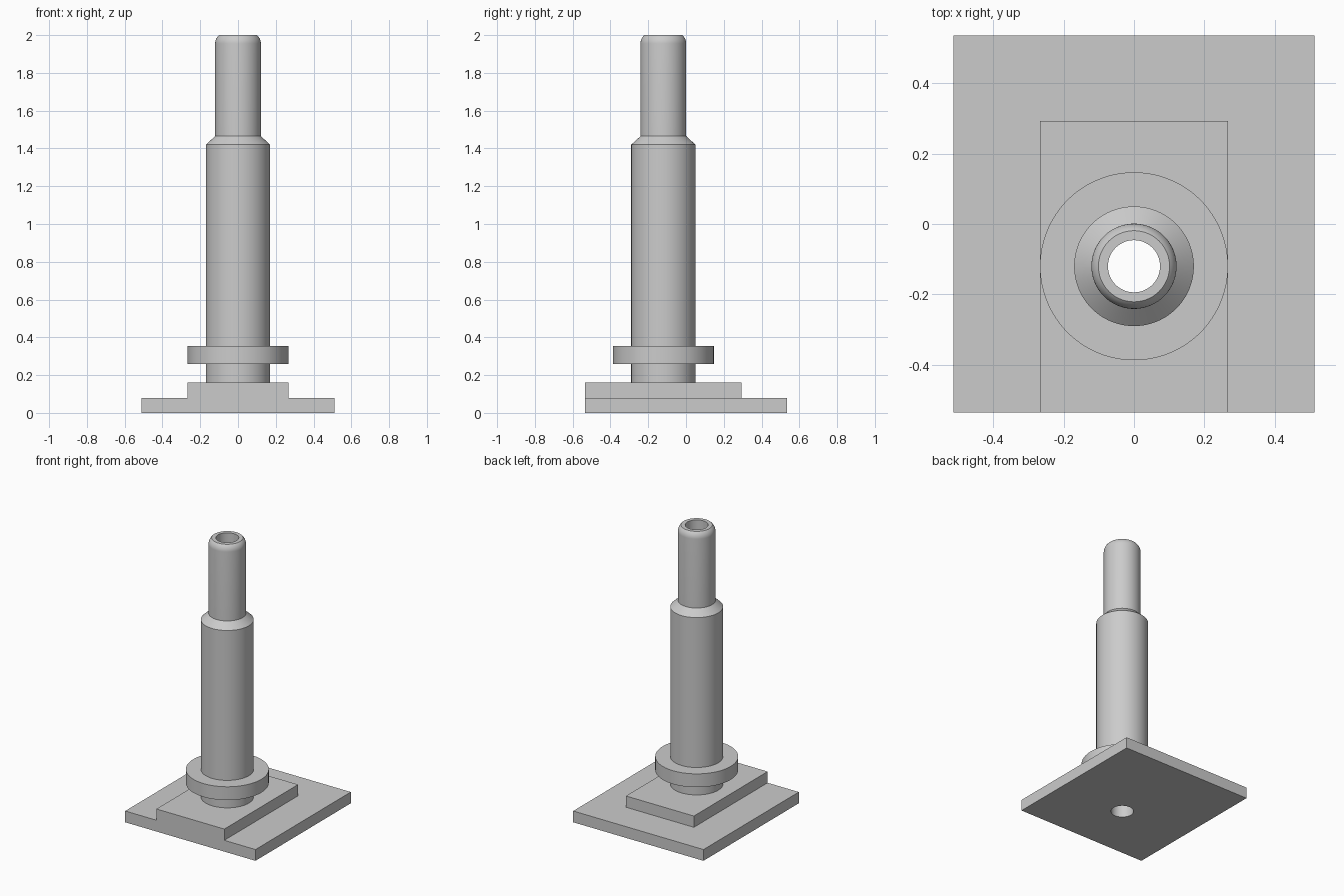
import bpy, bmesh
from math import sin, cos, pi, radians

if "Cube" in bpy.data.objects:
    bpy.data.objects.remove(bpy.data.objects["Cube"])

SEGMENTS = 96
AXIS_Y = -0.12      # the tube stands forward of the plate centre
BORE = 0.074

grey = bpy.data.materials.new("plain grey")
grey.use_nodes = True
grey.diffuse_color = (0.6, 0.6, 0.6, 1)
grey.node_tree.nodes["Principled BSDF"].inputs["Base Color"].default_value = (0.6, 0.6, 0.6, 1)


def finish(name, bm):
    bmesh.ops.recalc_face_normals(bm, faces=bm.faces)
    mesh = bpy.data.meshes.new(name)
    bm.to_mesh(mesh)
    bm.free()
    mesh.materials.append(grey)
    obj = bpy.data.objects.new(name, mesh)
    bpy.context.collection.objects.link(obj)
    return obj


def lathe(name, profile):
    """Turn a closed (radius, height) outline about the tube axis."""
    bm = bmesh.new()
    rings = []
    for i in range(SEGMENTS):
        a = 2 * pi * i / SEGMENTS
        rings.append([bm.verts.new((r * cos(a), AXIS_Y + r * sin(a), z)) for r, z in profile])
    for i, ring in enumerate(rings):
        after = rings[(i + 1) % SEGMENTS]
        for j in range(len(profile)):
            k = (j + 1) % len(profile)
            bm.faces.new((ring[j], after[j], after[k], ring[k]))
    return finish(name, bm)


def box(name, low, high):
    bm = bmesh.new()
    bmesh.ops.create_cube(bm, size=1)
    for v in bm.verts:
        v.co = [low[i] if v.co[i] < 0 else high[i] for i in range(3)]
    return finish(name, bm)


def combine(target, tool, operation):
    mod = target.modifiers.new("cut", 'BOOLEAN')
    mod.operation, mod.solver, mod.object = operation, 'EXACT', tool
    activate(target)
    bpy.ops.object.modifier_apply(modifier=mod.name)
    bpy.data.objects.remove(tool)


def activate(obj):
    bpy.ops.object.select_all(action='DESELECT')
    obj.select_set(True)
    bpy.context.view_layer.objects.active = obj


# Stepped base: wide plate and raised pad, flush at the front
base = box("stepped_base", (-0.512, -0.535, 0), (0.512, 0.535, 0.08))
pad = box("raised_pad", (-0.267, -0.535, 0), (0.267, 0.293, 0.16))
combine(base, pad, 'UNION')

# Bore through the base
bm = bmesh.new()
bmesh.ops.create_cone(bm, cap_ends=True, segments=SEGMENTS, radius1=BORE, radius2=BORE, depth=1)
bmesh.ops.translate(bm, verts=bm.verts, vec=(0, AXIS_Y, 0))
combine(base, finish("bore_cutter", bm), 'DIFFERENCE')

# Hollow stepped tube with collar, chamfered shoulder and rounded tip
tip_radius, tip_sweep = 0.0607, radians(47.9)
tip = []
for i in range(9):
    a = tip_sweep * i / 8
    tip.append((0.121 - tip_radius * (1 - cos(a)), 1.955 + tip_radius * sin(a)))
tube = lathe("hollow_tube", [
    (BORE, 0.16), (0.17, 0.16), (0.17, 0.26), (0.267, 0.26), (0.267, 0.355),
    (0.17, 0.355), (0.17, 1.42), (0.121, 1.465), *tip, (BORE, 2.0)])

for part in (base, tube):
    activate(part)
    bpy.ops.object.shade_smooth_by_angle(angle=radians(30))
